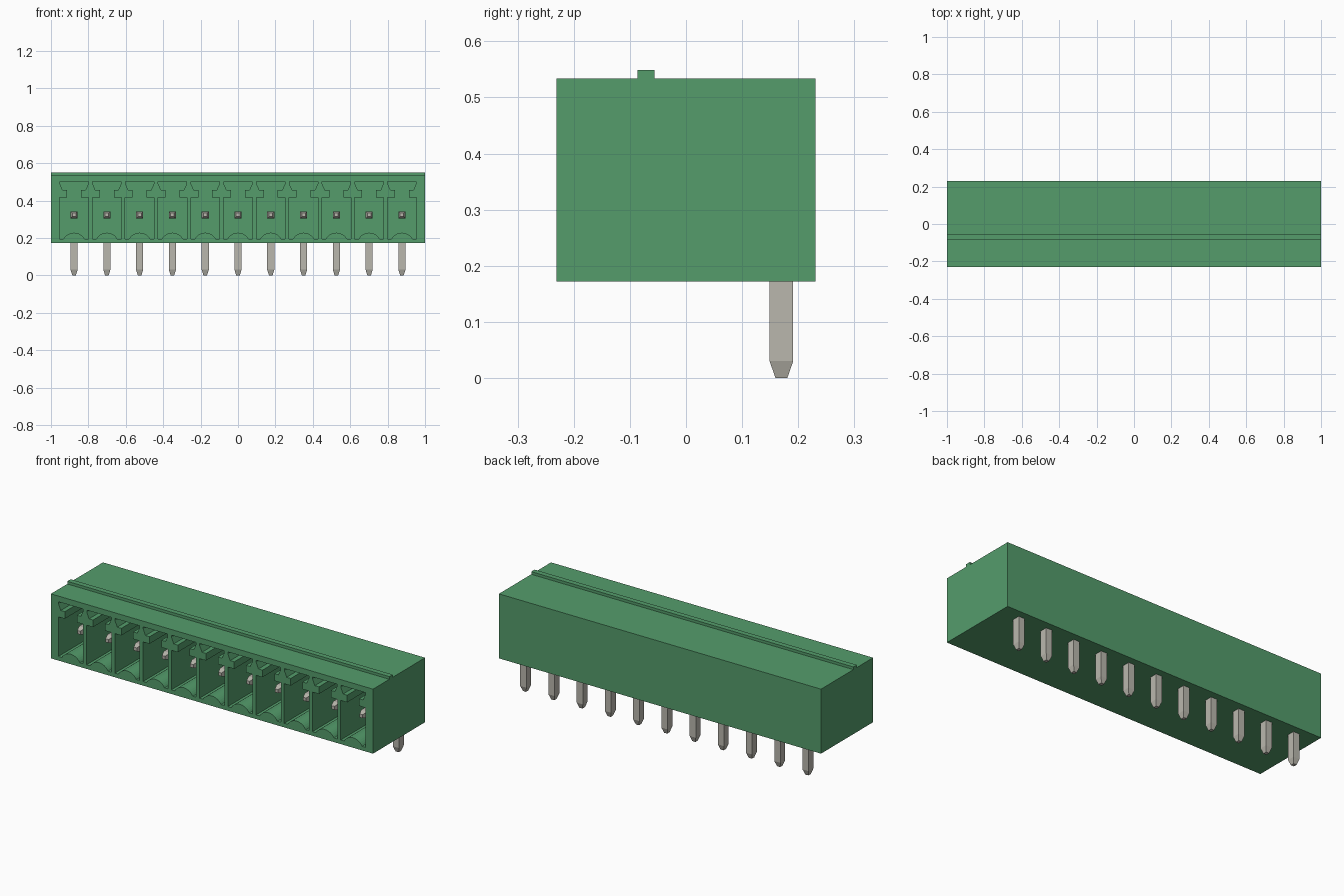
import bpy, bmesh, math
from mathutils import Vector

if "Cube" in bpy.data.objects:
    bpy.data.objects.remove(bpy.data.objects["Cube"], do_unlink=True)

COUNT, PITCH = 11, 0.1753
BACK, FRONT, BOTTOM, TOP = 0.231, -0.231, 0.172, 0.534
PIN_Y, PIN_Z = 0.17, 0.323
CAVITY_BACK = 0.11
slots = [(i - (COUNT - 1) / 2) * PITCH for i in range(COUNT)]


def material(name, color):
    m = bpy.data.materials.new(name)
    m.use_nodes = True
    m.diffuse_color = (*color, 1)
    m.node_tree.nodes["Principled BSDF"].inputs["Base Color"].default_value = (*color, 1)
    return m


green = material("green plastic", (0.089, 0.335, 0.148))
metal = material("tinned metal", (0.49, 0.475, 0.42))


def prism(bm, points, offset):
    """Extrude a closed outline by an offset vector."""
    face = bm.faces.new([bm.verts.new(p) for p in points])
    new = bmesh.ops.extrude_face_region(bm, geom=[face])["geom"]
    bmesh.ops.translate(bm, vec=offset, verts=[v for v in new if isinstance(v, bmesh.types.BMVert)])


def finish(bm, name, mat):
    bmesh.ops.recalc_face_normals(bm, faces=bm.faces)
    mesh = bpy.data.meshes.new(name)
    bm.to_mesh(mesh)
    bm.free()
    mesh.materials.append(mat)
    obj = bpy.data.objects.new(name, mesh)
    bpy.context.collection.objects.link(obj)
    return obj


# Housing: side outline with the keying rib, extruded along x
bm = bmesh.new()
outline = [(FRONT, BOTTOM), (BACK, BOTTOM), (BACK, TOP), (-0.056, TOP),
           (-0.056, 0.549), (-0.086, 0.549), (-0.086, TOP), (FRONT, TOP)]
prism(bm, [(-1, y, z) for y, z in outline], Vector((2, 0, 0)))
housing = finish(bm, "housing", green)

# Socket outline: keyed slot on top, arched floor below
half = [(0.077, 0.195), (0.077, 0.417), (0.037, 0.417), (0.037, 0.457),
        (0.062, 0.457), (0.076, 0.49), (0.076, 0.502)]
w, h = 0.056, 0.033
radius = (w * w + h * h) / (2 * h)
sweep = math.asin(w / radius)
arch = []
for i in range(13):
    a = sweep * (i / 6 - 1)
    arch.append((radius * math.sin(a), 0.195 + h - radius * (1 - math.cos(a))))
socket = arch + half + [(-x, z) for x, z in reversed(half)]

bm = bmesh.new()
for cx in slots:
    prism(bm, [(cx + x, FRONT - 0.05, z) for x, z in socket],
          Vector((0, CAVITY_BACK - FRONT + 0.05, 0)))
cutter = finish(bm, "socket_cutter", green)
cutter.hide_render = True

cut = housing.modifiers.new("sockets", "BOOLEAN")
cut.operation, cut.solver, cut.object = "DIFFERENCE", "EXACT", cutter
bpy.context.view_layer.objects.active = housing
bpy.ops.object.modifier_apply(modifier=cut.name)
bpy.data.objects.remove(cutter, do_unlink=True)


def tapered_bar(bm, start, end, side, up, taper):
    """Rectangular bar whose far end narrows to a blunt tip."""
    axis = (end - start).normalized()
    rings = []
    for center, s in ((start, 1), (end - axis * taper, 1), (end, 0.5)):
        rings.append([bm.verts.new(center + side * (a * s) + up * (b * s))
                      for a, b in ((-1, -1), (1, -1), (1, 1), (-1, 1))])
    for lower, upper in zip(rings, rings[1:]):
        for i in range(4):
            j = (i + 1) % 4
            bm.faces.new((lower[i], lower[j], upper[j], upper[i]))
    bm.faces.new(rings[0])
    bm.faces.new(rings[-1])


# Right-angle pins: solder leg going down, contact blade going forward
for n, cx in enumerate(slots):
    bm = bmesh.new()
    tapered_bar(bm, Vector((cx, PIN_Y, PIN_Z)), Vector((cx, PIN_Y, 0)),
                Vector((0.019, 0, 0)), Vector((0, 0.021, 0)), 0.03)
    tapered_bar(bm, Vector((cx, PIN_Y - 0.02, PIN_Z)), Vector((cx, -0.16, PIN_Z)),
                Vector((0.019, 0, 0)), Vector((0, 0, 0.019)), 0.03)
    finish(bm, f"pin_{n + 1}", metal)
